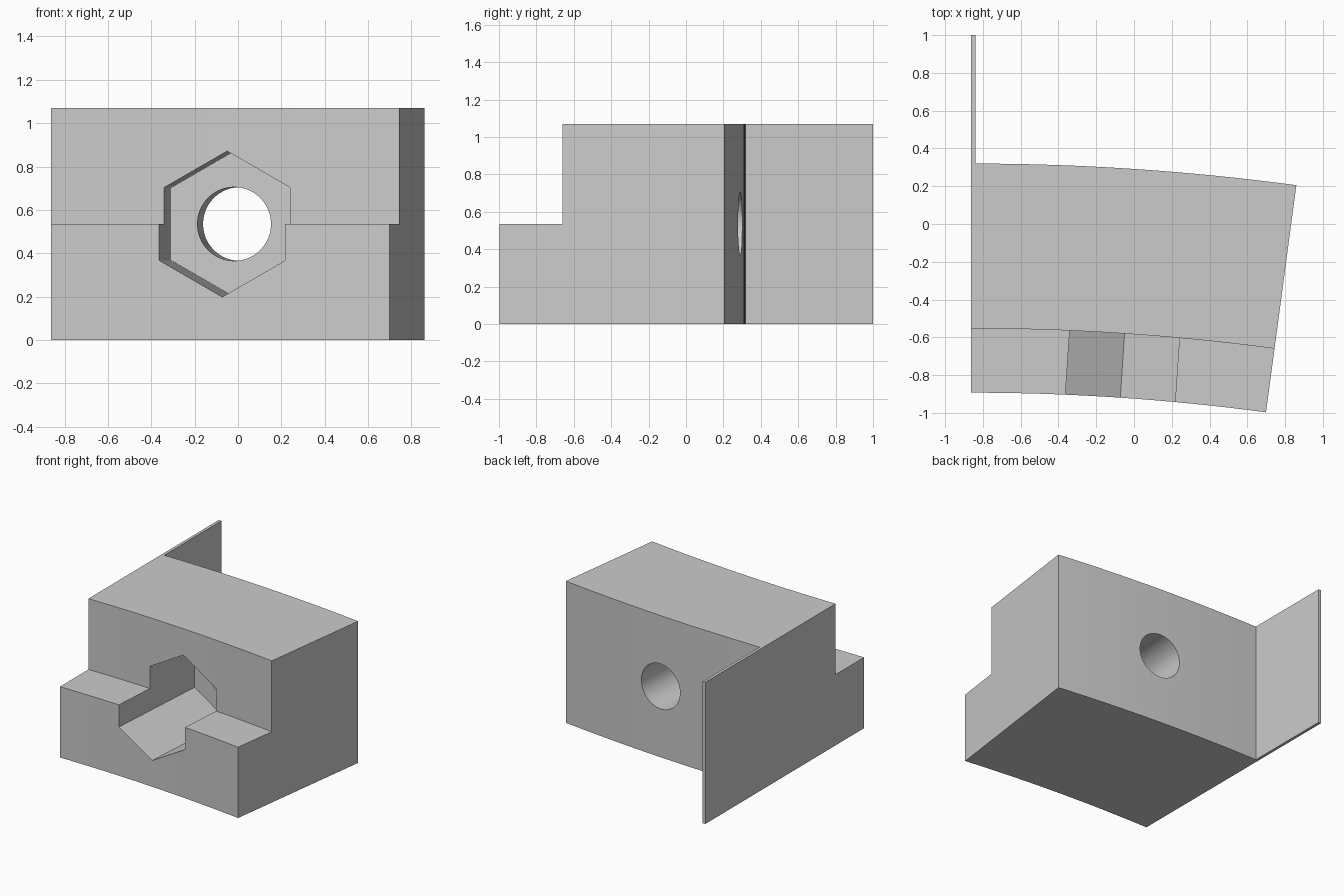
import bpy, bmesh
from math import sin, cos, pi, radians

if "Cube" in bpy.data.objects:
    bpy.data.objects.remove(bpy.data.objects["Cube"])

X0, YC = -0.862, -12.68            # centre of the curved block's arcs
R_IN, R_STEP, R_OUT = 11.787, 12.127, 13.0
SWEEP, MID = radians(7.61), radians(3.84)
H, ZC = 1.07, 0.535


def loft(name, rings, caps=True):
    """Skin a list of equal-length closed rings into a solid."""
    bm = bmesh.new()
    vs = [[bm.verts.new(p) for p in ring] for ring in rings]
    n = len(vs[0])
    for a, b in zip(vs, vs[1:]):
        for i in range(n):
            j = (i + 1) % n
            bm.faces.new((a[i], a[j], b[j], b[i]))
    bm.faces.new(vs[0])
    bm.faces.new(vs[-1])
    bmesh.ops.recalc_face_normals(bm, faces=bm.faces)
    me = bpy.data.meshes.new(name)
    bm.to_mesh(me)
    bm.free()
    ob = bpy.data.objects.new(name, me)
    bpy.context.collection.objects.link(ob)
    return ob


def radial_prism(name, sides, radius, r0, r1):
    """Prism along the block's middle radius, one corner pointing up."""
    rings = []
    for r in (r0, r1):
        ring = []
        for i in range(sides):
            t = pi / 2 + 2 * pi * i / sides
            u = radius * cos(t)
            ring.append((X0 + r * sin(MID) + u * cos(MID),
                         YC + r * cos(MID) - u * sin(MID),
                         ZC + radius * sin(t)))
        rings.append(ring)
    return loft(name, rings)


# Curved block: stepped section swept around the arc
section = [(R_IN, 0), (R_OUT, 0), (R_OUT, H), (R_STEP, H), (R_STEP, ZC), (R_IN, ZC)]
SEG = 16
block = loft("curved_block", [
    [(X0 + r * sin(SWEEP * k / SEG), YC + r * cos(SWEEP * k / SEG), z) for r, z in section]
    for k in range(SEG + 1)])

# Hexagonal nut pocket and round bolt hole
cutters = [radial_prism("nut_pocket_cutter", 6, 0.336, 11.5, 12.61),
           radial_prism("bolt_hole_cutter", 64, 0.17, 12.3, 13.3)]
for c in cutters:
    c.hide_render = True
    mod = block.modifiers.new(c.name, 'BOOLEAN')
    mod.operation = 'DIFFERENCE'
    mod.solver = 'EXACT'
    mod.object = c
bpy.context.view_layer.objects.active = block
block.select_set(True)
for c in cutters:
    bpy.ops.object.modifier_apply(modifier=c.name)
for c in cutters:
    bpy.data.objects.remove(c)
bpy.ops.object.shade_smooth_by_angle(angle=radians(20))

# Thin fin continuing the left face backwards
y0 = YC + R_OUT
loft("thin_fin", [[(X0, y0, z), (X0 + 0.022, y0, z), (X0 + 0.022, 1.0, z), (X0, 1.0, z)]
                  for z in (0, H)])
